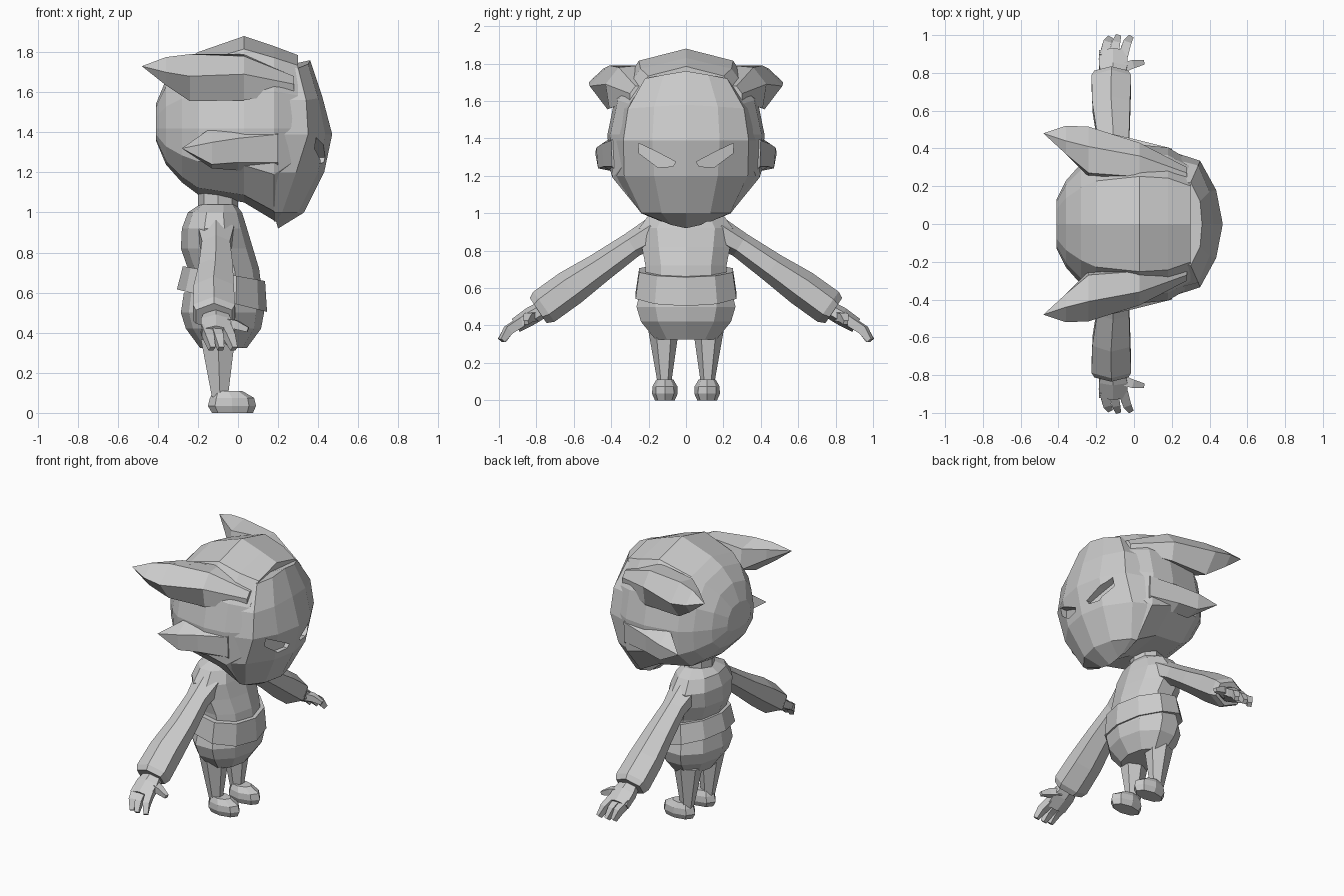
import bpy, bmesh
from math import sin, cos, pi
from mathutils import Vector

cube = bpy.data.objects.get("Cube")
if cube:
    bpy.data.objects.remove(cube, do_unlink=True)

GREY = (0.6, 0.6, 0.6, 1.0)
clay = bpy.data.materials.new("plain grey")
clay.use_nodes = True
clay.diffuse_color = GREY
clay.node_tree.nodes["Principled BSDF"].inputs["Base Color"].default_value = GREY


def loft(name, rings, mirror=False):
    """Skin closed rings of equal length, cap the ends, optionally mirror across y."""
    bm = bmesh.new()
    rows = [[bm.verts.new(p) for p in ring] for ring in rings]
    n = len(rows[0])
    for a, b in zip(rows, rows[1:]):
        for i in range(n):
            j = (i + 1) % n
            bm.faces.new((a[i], a[j], b[j], b[i]))
    bm.faces.new(rows[0])
    bm.faces.new(rows[-1])
    bmesh.ops.remove_doubles(bm, verts=bm.verts, dist=0.0005)
    bmesh.ops.recalc_face_normals(bm, faces=bm.faces)
    mesh = bpy.data.meshes.new(name)
    bm.to_mesh(mesh)
    bm.free()
    mesh.materials.append(clay)
    obj = bpy.data.objects.new(name, mesh)
    bpy.context.collection.objects.link(obj)
    if mirror:
        mod = obj.modifiers.new("mirror", "MIRROR")
        mod.use_axis = (False, True, False)
        mod.use_mirror_merge = False
    return obj


def both_sides(half):
    """Close a half outline, whose ends lie on y = 0, with its mirrored points."""
    return half + [(x, -y, z) for x, y, z in reversed(half) if y > 0.001]


def level_ring(z, back, front, hy, cy=0.0, tilt=0.0, n=10):
    """Elliptic ring around the vertical axis; tilt slopes it along x."""
    cx, rx = (back + front) / 2, (front - back) / 2
    pts = []
    for k in range(n):
        a = 2 * pi * k / n
        pts.append((cx + rx * cos(a), cy + hy * sin(a) / cos(pi / n / 2),
                    z + tilt * rx * cos(a)))
    return pts


def tube(name, path, n=6, up=(0, 0, 1), mirror=True):
    """Tapered tube; each path entry is (centre, half width, half height)."""
    centres = [Vector(p[0]) for p in path]
    rings = []
    for i, (c, w, h) in enumerate(path):
        d = centres[min(i + 1, len(path) - 1)] - centres[max(i - 1, 0)]
        side = d.cross(Vector(up)).normalized()
        top = side.cross(d).normalized()
        ring = []
        for k in range(n):
            a = 2 * pi * (k + 0.5) / n
            ring.append(centres[i] + (side * w * cos(a) + top * h * sin(a)) / cos(pi / n))
        rings.append(ring)
    return loft(name, rings, mirror)


# Skull and hair mass: slices from back to front as (x, top, bottom, half width)
SHAPE = [(0, 1), (0.6, 0.86), (0.9, 0.45), (1, 0), (0.97, -0.5), (0.6, -0.9), (0, -1)]
SLICES = [(-0.41, 1.54, 1.36, 0.13), (-0.36, 1.66, 1.24, 0.23), (-0.28, 1.75, 1.15, 0.32),
          (-0.2, 1.8, 1.09, 0.38), (0.03, 1.88, 1.05, 0.42), (0.18, 1.83, 0.96, 0.405),
          (0.3, 1.785, 1.12, 0.335)]
rings = []
for x, top, bottom, hw in SLICES:
    mid = 1.42
    rings.append(both_sides([(x, y * hw, mid + t * (top - mid if t > 0 else mid - bottom))
                             for y, t in SHAPE]))
loft("hair_cap", rings)

# Face: rows as (z, nose x, mid x, mid y, edge x, edge y, back y, edge z)
ROWS = [(1.76, 0.36, 0.35, 0.12, 0.3, 0.22, 0.22, 1.72),
        (1.58, 0.42, 0.4, 0.17, 0.34, 0.31, 0.35, 1.56),
        (1.39, 0.47, 0.435, 0.18, 0.35, 0.335, 0.39, 1.39),
        (1.2, 0.43, 0.4, 0.17, 0.29, 0.33, 0.385, 1.2),
        (1.0, 0.33, 0.3, 0.13, 0.22, 0.235, 0.24, 1.0),
        (0.92, 0.2, 0.195, 0.08, 0.19, 0.11, 0.13, 0.955)]
face = loft("face", [both_sides([(nx, 0, z), (mx, my, (z + ez) / 2),
                                 (ex, ey, ez), (0.18, by, ez)])
                     for z, nx, mx, my, ex, ey, by, ez in ROWS])

# Sunken slanted eyes
EYE = [(0.255, 1.375), (0.25, 1.32), (0.15, 1.245), (0.07, 1.25), (0.055, 1.275), (0.16, 1.33)]
cutter = loft("eye_cutter", [[(0.42 - 0.3 * y, y, z) for y, z in EYE],
                             [(0.6, y, z) for y, z in EYE]], mirror=True)
cutter.hide_render = True
cutter.display_type = "WIRE"
cut = face.modifiers.new("eye sockets", "BOOLEAN")
cut.operation = "DIFFERENCE"
cut.solver = "EXACT"
cut.object = cutter


# Hair spikes: each section is x plus its (y, z) outline
def spike(name, sections):
    loft(name, [[(x, y, z) for y, z in outline] for x, outline in sections], mirror=True)


spike("upper_hair_spike", [
    (0.28, [(0.25, 1.68), (0.27, 1.68), (0.3, 1.64), (0.3, 1.6), (0.25, 1.62)]),
    (0.03, [(0.25, 1.79), (0.36, 1.78), (0.43, 1.69), (0.41, 1.56), (0.2, 1.62)]),
    (-0.24, [(0.27, 1.76), (0.41, 1.79), (0.515, 1.68), (0.42, 1.555), (0.25, 1.62)]),
    (-0.36, [(0.37, 1.75), (0.44, 1.775), (0.52, 1.7), (0.47, 1.635), (0.37, 1.68)]),
    (-0.48, [(0.48, 1.73)] * 5)])
spike("lower_hair_spike", [
    (0.2, [(0.37, 1.41), (0.4, 1.39), (0.395, 1.25), (0.36, 1.21)]),
    (0.0, [(0.38, 1.42), (0.45, 1.37), (0.44, 1.25), (0.38, 1.21)]),
    (-0.13, [(0.37, 1.425), (0.48, 1.35), (0.47, 1.24), (0.37, 1.22)]),
    (-0.28, [(0.485, 1.32)] * 4)])

# Body: stacked rings
loft("neck", [level_ring(0.98, -0.2, 0.0, 0.1, n=8), level_ring(1.16, -0.2, 0.0, 0.1, n=8)])
loft("jacket", [level_ring(*r) for r in (
    (1.04, -0.19, -0.01, 0.12), (1.0, -0.25, 0.02, 0.2), (0.92, -0.28, 0.045, 0.26),
    (0.82, -0.285, 0.075, 0.245), (0.72, -0.25, 0.105, 0.225), (0.6, -0.24, 0.12, 0.22))])
loft("belt", [level_ring(0.695, -0.275, 0.135, 0.26, tilt=-0.18),
              level_ring(0.56, -0.305, 0.145, 0.28, tilt=-0.25)])
loft("shorts", [level_ring(*r) for r in (
    (0.6, -0.27, 0.12, 0.25), (0.5, -0.285, 0.13, 0.275),
    (0.42, -0.26, 0.115, 0.25), (0.325, -0.19, 0.045, 0.17))])

# Legs and shoes
tube("leg", [((-0.1, 0.12, 0.37), 0.085, 0.07), ((-0.09, 0.115, 0.08), 0.04, 0.03)],
     up=(0, 1, 0))
loft("shoe", [level_ring(z, back, front, hy, cy=0.113, n=8) for z, back, front, hy in (
    (0.0, -0.13, 0.075, 0.052), (0.035, -0.15, 0.09, 0.067),
    (0.075, -0.14, 0.08, 0.065), (0.11, -0.12, 0.02, 0.045))], mirror=True)

# Arms with wide cuffs
tube("sleeve", [((-0.11, 0.17, 0.9), 0.09, 0.07), ((-0.11, 0.29, 0.83), 0.07, 0.06),
                ((-0.11, 0.46, 0.71), 0.085, 0.07), ((-0.12, 0.62, 0.6), 0.1, 0.085),
                ((-0.12, 0.76, 0.5), 0.105, 0.085), ((-0.12, 0.79, 0.48), 0.09, 0.07)])

# Hands: palm, three fingers and a thumb
tube("palm", [((-0.11, 0.76, 0.49), 0.055, 0.04), ((-0.11, 0.83, 0.45), 0.075, 0.042),
              ((-0.11, 0.91, 0.4), 0.075, 0.035)])
for label, x0, x1, reach in (("outer", -0.16, -0.13, 0.98), ("middle", -0.11, -0.085, 0.99),
                             ("inner", -0.06, -0.02, 0.985)):
    tube(label + "_finger", [((x0, 0.88, 0.42), 0.025, 0.025),
                             (((x0 + x1) / 2, 0.95, 0.375), 0.022, 0.024),
                             ((x1, reach, 0.32), 0.014, 0.015)], n=4)
tube("thumb", [((-0.08, 0.82, 0.45), 0.028, 0.025), ((-0.01, 0.845, 0.44), 0.022, 0.022),
               ((0.05, 0.855, 0.415), 0.012, 0.012)], n=4)
